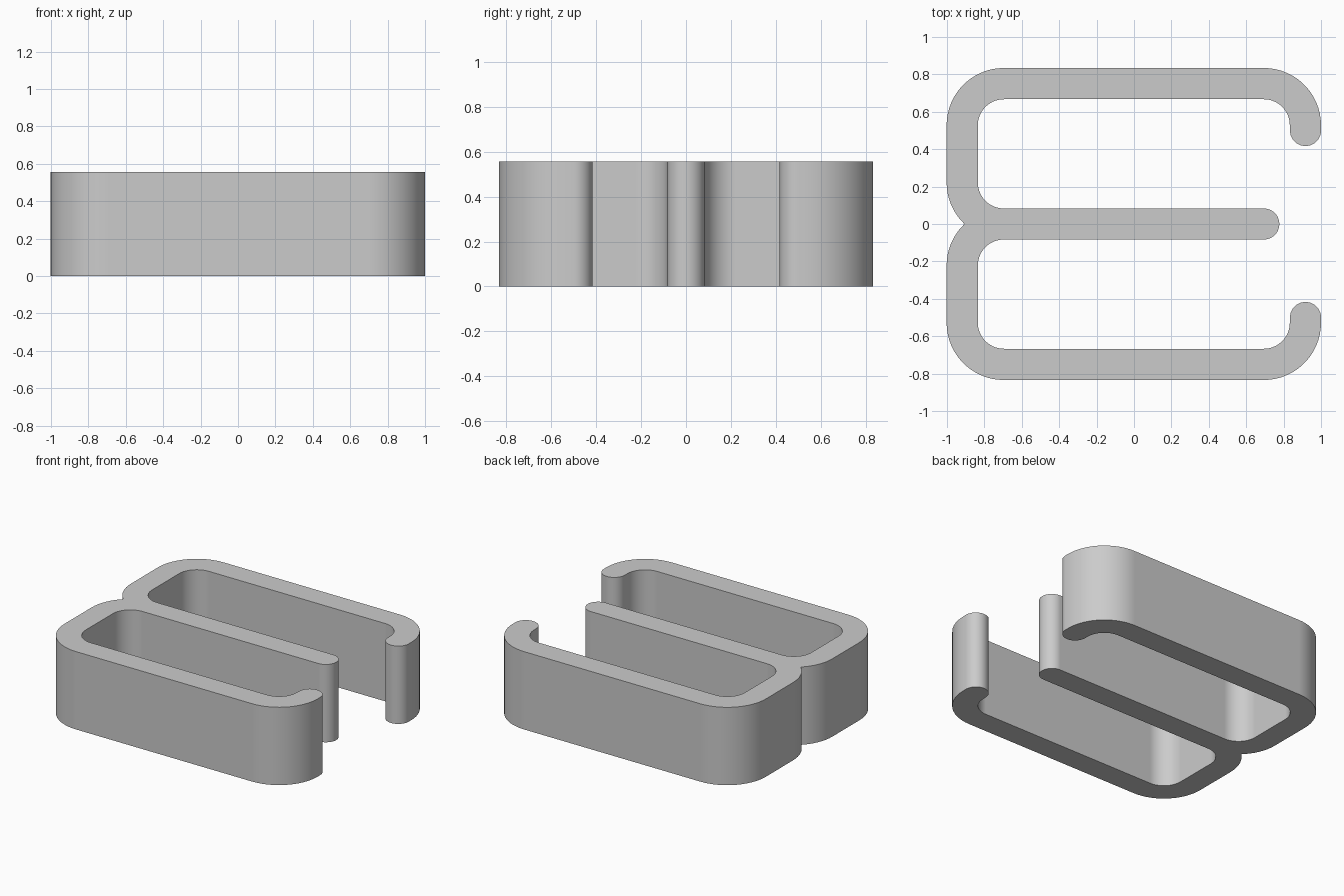
import bpy
import bmesh
from math import cos, sin, radians, asin, degrees

cube = bpy.data.objects.get("Cube")
if cube:
    bpy.data.objects.remove(cube, do_unlink=True)

HEIGHT = 0.556
HALF_WALL = 0.083          # half the wall thickness, also the tip radius
INNER, OUTER = 0.139, 0.306  # corner radii
LEFT, RIGHT = -0.696, 0.694  # corner centres
LOW, HIGH = 0.222, 0.528


def arc(cx, cy, radius, start, end, step=6):
    """Points on an arc, angles in degrees."""
    count = max(2, round(abs(end - start) / step))
    angles = [radians(start + (end - start) * i / count) for i in range(count + 1)]
    return [(cx + radius * cos(a), cy + radius * sin(a)) for a in angles]


# Back half of the outline, from the middle bar's tip round to the notch
notch = 180 + degrees(asin(LOW / OUTER))
half = (
    arc(RIGHT, 0, HALF_WALL, 0, 90)              # middle bar tip
    + arc(LEFT, LOW, INNER, 270, 180)            # inside corners
    + arc(LEFT, HIGH, INNER, 180, 90)
    + arc(RIGHT, HIGH, INNER, 90, 0)
    + arc(1 - HALF_WALL, 0.5, HALF_WALL, 180, 360)  # hook tip
    + arc(RIGHT, HIGH, OUTER, 0, 90)             # outside corners
    + arc(LEFT, HIGH, OUTER, 90, 180)
    + arc(LEFT, LOW, OUTER, 180, notch)          # curve into the notch
)
# Mirror for the front half, sharing the two points on the centre line
outline = half + [(x, -y) for x, y in reversed(half[1:-1])]

# Extrude the outline into the clip
bm = bmesh.new()
base = bm.faces.new([bm.verts.new((x, y, 0)) for x, y in outline])
result = bmesh.ops.extrude_face_region(bm, geom=[base], use_keep_orig=True)
top = [v for v in result["geom"] if isinstance(v, bmesh.types.BMVert)]
bmesh.ops.translate(bm, verts=top, vec=(0, 0, HEIGHT))
bmesh.ops.recalc_face_normals(bm, faces=bm.faces)

mesh = bpy.data.meshes.new("double_channel_clip")
bm.to_mesh(mesh)
bm.free()
clip = bpy.data.objects.new("double_channel_clip", mesh)
bpy.context.collection.objects.link(clip)

# Plain grey material
grey = bpy.data.materials.new("light_grey")
grey.use_nodes = True
colour = (0.6, 0.6, 0.6, 1)
grey.diffuse_color = colour
grey.node_tree.nodes["Principled BSDF"].inputs["Base Color"].default_value = colour
mesh.materials.append(grey)

# Smooth curved walls, crisp rims and flat panels
bpy.ops.object.select_all(action="DESELECT")
clip.select_set(True)
bpy.context.view_layer.objects.active = clip
bpy.ops.object.shade_smooth_by_angle(angle=radians(30))
weighted = clip.modifiers.new("flat_panels", "WEIGHTED_NORMAL")
weighted.keep_sharp = True
